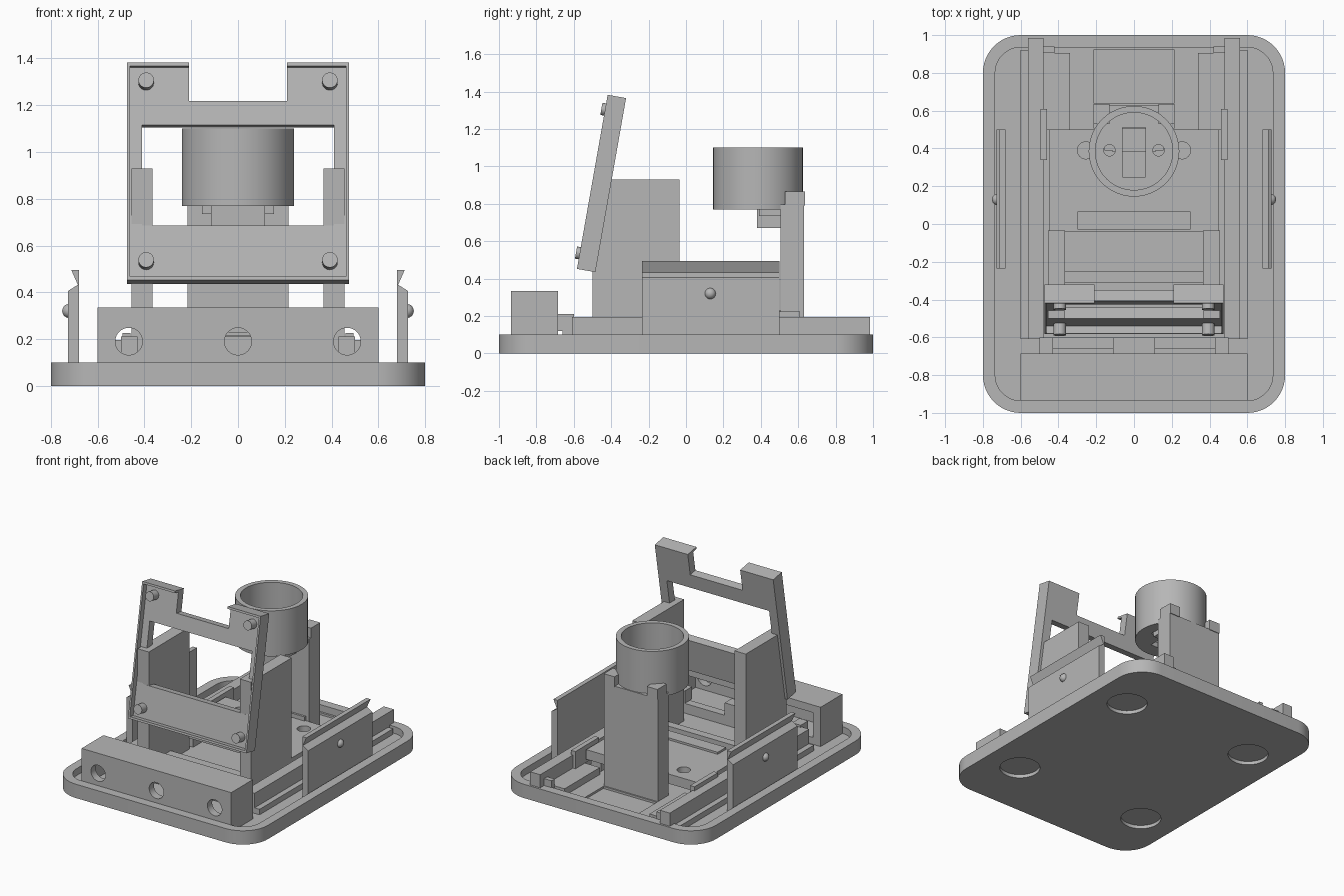
import bpy, bmesh, math
from mathutils import Vector, Matrix

cube = bpy.data.objects.get("Cube")
if cube:
    bpy.data.objects.remove(cube, do_unlink=True)

grey = bpy.data.materials.new("plain_grey")
grey.use_nodes = True
grey.diffuse_color = (0.47, 0.47, 0.47, 1)
grey.node_tree.nodes["Principled BSDF"].inputs["Base Color"].default_value = grey.diffuse_color


def finish(name, bm, smooth=False):
    bmesh.ops.recalc_face_normals(bm, faces=bm.faces)
    mesh = bpy.data.meshes.new(name)
    bm.to_mesh(mesh)
    bm.free()
    mesh.materials.append(grey)
    ob = bpy.data.objects.new(name, mesh)
    bpy.context.collection.objects.link(ob)
    if smooth:
        shade(ob)
    return ob


def activate(ob):
    bpy.ops.object.select_all(action='DESELECT')
    ob.select_set(True)
    bpy.context.view_layer.objects.active = ob


def shade(ob):
    activate(ob)
    bpy.ops.object.shade_smooth_by_angle(angle=math.radians(35))


def box(name, x, y, z):
    bm = bmesh.new()
    bmesh.ops.create_cube(bm, size=1)
    for v in bm.verts:
        v.co = [r[0] + (c + 0.5) * (r[1] - r[0]) for c, r in zip(v.co, (x, y, z))]
    return finish(name, bm)


def pair(name, x, y, z):
    box("left_" + name, x, y, z)
    box("right_" + name, (-x[1], -x[0]), y, z)


def cylinder(name, centre, r, depth, axis='Z', smooth=True):
    bm = bmesh.new()
    bmesh.ops.create_cone(bm, cap_ends=True, segments=48, radius1=r, radius2=r, depth=depth)
    turn = Matrix.Rotation(math.pi / 2, 4, 'X') if axis == 'Y' else Matrix()
    bm.transform(Matrix.Translation(centre) @ turn)
    return finish(name, bm, smooth)


def prism(name, outline, start, depth):
    """Extrude an outline of 3D points by a depth vector."""
    bm = bmesh.new()
    face = bm.faces.new([bm.verts.new(Vector(p) + Vector(start)) for p in outline])
    ext = bmesh.ops.extrude_face_region(bm, geom=[face])
    bmesh.ops.translate(bm, vec=depth, verts=[g for g in ext['geom'] if isinstance(g, bmesh.types.BMVert)])
    return finish(name, bm)


def rounded_slab(name, hx, hy, r, z0, z1):
    outline = []
    for i, (sx, sy) in enumerate(((1, 1), (-1, 1), (-1, -1), (1, -1))):
        for k in range(13):
            a = math.pi / 2 * (i + k / 12)
            outline.append((sx * (hx - r) + r * math.cos(a), sy * (hy - r) + r * math.sin(a), z0))
    return prism(name, outline, (0, 0, 0), (0, 0, z1 - z0))


def cut(ob, *cutters):
    for c in cutters:
        m = ob.modifiers.new("cut", 'BOOLEAN')
        m.operation, m.solver, m.object = 'DIFFERENCE', 'EXACT', c
        activate(ob)
        bpy.ops.object.modifier_apply(modifier=m.name)
        bpy.data.objects.remove(c, do_unlink=True)
    shade(ob)


SIDES = (-1, 1)
FLOOR = 0.05

# Tray base with a rim, a rear pocket and four foot recesses
base = rounded_slab("base_tray", 0.8, 1.0, 0.2, 0, 0.1)
cut(base, rounded_slab("cutter", 0.735, 0.935, 0.135, FLOOR, 0.2),
    box("cutter", (-0.215, 0.215), (0.64, 0.92), (0.035, 0.2)),
    *[cylinder("cutter", (x * 0.53, y * 0.56, 0), 0.135, 0.05) for x in SIDES for y in SIDES])

# Front block, open at the back, with three round holes
block = box("front_block", (-0.6, 0.6), (-0.935, -0.685), (FLOOR, 0.335))
cut(block, box("cutter", (-0.54, 0.54), (-0.88, -0.6), (0.1, 0.28)),
    *[cylinder("cutter", (x, -0.9, 0.19), 0.058, 0.2, 'Y') for x in (-0.467, 0, 0.467)])
box("front_strip", (-0.5, 0.5), (-0.66, -0.6), (FLOOR, 0.12))
pair("strip_post", (0.43, 0.5), (-0.685, -0.6), (0.12, 0.21))
box("middle_strip_post", (-0.11, 0.11), (-0.685, -0.6), (0.12, 0.21))

# Rails along both sides
pair("rail", (0.48, 0.56), (-0.61, 0.985), (FLOOR, 0.195))
pair("rail_ledge", (0.56, 0.6), (-0.61, 0.92), (FLOOR, 0.09))
pair("rail_stop", (0.46, 0.495), (0.34, 0.61), (0.1, 0.225))
pair("rear_ledge", (0.34, 0.48), (0.5, 0.905), (FLOOR, 0.1))
pair("rail_end_tab", (0.42, 0.48), (0.905, 0.94), (FLOOR, 0.15))

# Middle plate with two holes and a cross bar
plate = box("middle_plate", (-0.45, 0.45), (-0.04, 0.5), (0.13, 0.2))
cut(plate, *[cylinder("cutter", (s * 0.255, 0.39, 0.16), 0.045, 0.2) for s in SIDES])
box("cross_bar", (-0.3, 0.3), (-0.03, 0.065), (0.19, 0.215))
box("lower_cross_bar", (-0.37, 0.37), (-0.31, -0.25), (FLOOR, 0.12))
pair("plate_leg", (0.36, 0.44), (0.0, 0.46), (FLOOR, 0.14))

# Uprights holding the tilted panel
pair("upright", (0.365, 0.455), (-0.5, -0.035), (FLOOR, 0.93))

# Side clips with hooked tops and round knobs
for s, side in zip(SIDES, ("right", "left")):
    profile = [(0.68, FLOOR), (0.68, 0.495), (0.713, 0.495), (0.685, 0.432), (0.728, 0.405), (0.728, FLOOR)]
    prism(side + "_clip", [(s * x, 0, z) for x, z in profile], (0, -0.235, 0), (0, 0.735, 0))
    bm = bmesh.new()
    bmesh.ops.create_uvsphere(bm, u_segments=24, v_segments=12, radius=0.03)
    bm.transform(Matrix.Translation((s * 0.722, 0.13, 0.32)))
    finish(side + "_knob", bm, True)

# Panel, built upright from its lower front edge and then tilted back
H = 0.945
outline = [(-0.475, 0), (0.475, 0), (0.475, H), (0.21, H), (0.21, 0.785), (-0.21, 0.785), (-0.21, H), (-0.475, H)]
panel = prism("panel", [(x, 0, z) for x, z in outline], (0, 0.04, 0), (0, 0.06, 0))
cut(panel, box("cutter", (-0.41, 0.41), (-0.1, 0.2), (0.245, 0.68)))
parts = [panel,
         box("panel_bottom_lip", (-0.475, 0.475), (0, 0.05), (0, 0.015))]
for s, side in zip(SIDES, ("right", "left")):
    parts.append(box(side + "_panel_lip", sorted((s * 0.462, s * 0.475)), (0, 0.05), (0, H)))
    parts.append(box(side + "_panel_top_lip", sorted((s * 0.21, s * 0.475)), (0, 0.05), (H - 0.015, H)))
    for z, row in ((0.085, "lower"), (0.865, "upper")):
        parts.append(cylinder(f"{side}_{row}_screw", (s * 0.393, 0.015, z), 0.033, 0.07, 'Y'))
tilt = Matrix.Translation((0, -0.583, 0.452)) @ Matrix.Rotation(math.radians(-10), 4, 'X')
for ob in parts:
    ob.data.transform(tilt)

# Rear pillar with corner tabs and a bracket below the cup
box("pillar", (-0.215, 0.215), (0.505, 0.63), (0.035, 0.795))
pair("pillar_tab", (0.13, 0.215), (0.53, 0.635), (0.79, 0.865))
box("pillar_foot", (-0.19, 0.19), (0.49, 0.6), (0.19, 0.23))
box("cup_bracket", (-0.115, 0.115), (0.38, 0.51), (0.67, 0.775))

# Cup with a slotted floor
cup = cylinder("cup", (0, 0.385, 0.935), 0.24, 0.33)
cut(cup, cylinder("cutter", (0, 0.385, 1.01), 0.205, 0.4),
    box("cutter", (-0.06, 0.06), (0.25, 0.51), (0.7, 0.9)),
    *[cylinder("cutter", (s * 0.13, 0.39, 0.8), 0.03, 0.2) for s in SIDES])
pair("cup_peg", (0.115, 0.155), (0.39, 0.51), (0.735, 0.775))
